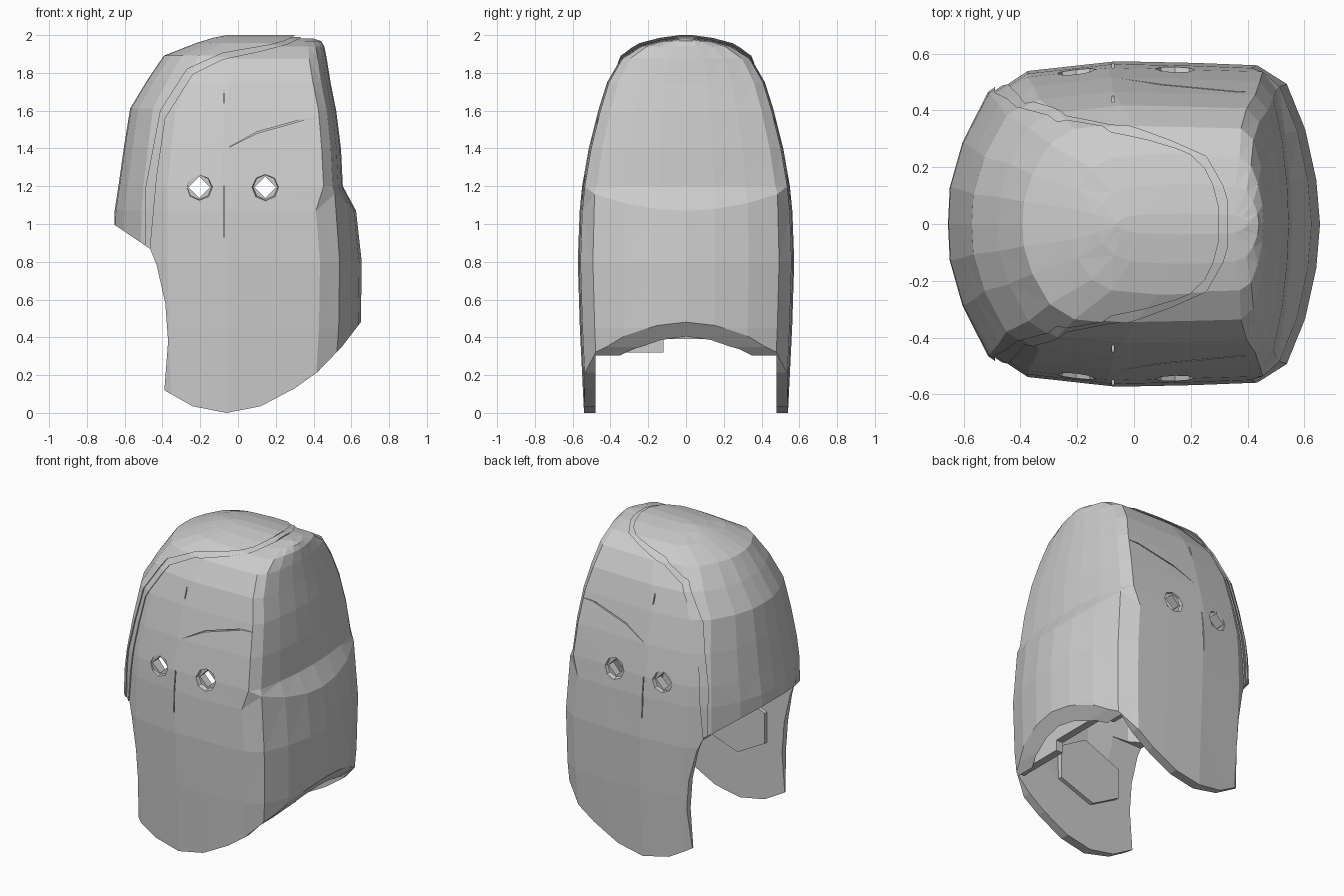
import bpy, bmesh, math
from mathutils import Matrix, Vector

cube = bpy.data.objects.get("Cube")
if cube:
    bpy.data.objects.remove(cube, do_unlink=True)

grey = bpy.data.materials.new("helmet_grey")
grey.use_nodes = True
GREY = (0.6, 0.6, 0.6, 1)
grey.diffuse_color = GREY
grey.node_tree.nodes["Principled BSDF"].inputs["Base Color"].default_value = GREY

# Half outline of a level: fraction front to back, fraction of half width
HALF = [(0, 0), (.005, .22), (.04, .49), (.11, .79), (.21, .94), (.45, 1),
        (.66, .99), (.83, .975), (.91, .86), (.96, .58), (.99, .27), (1, 0)]
# Levels: height, front x, back x, half width, depth of the rounded back corner
LEVELS = [(-.1, -.6, .6, .535, 1.2), (.45, -.635, .65, .562, 1.3),
          (.8, -.648, .655, .573, 1.3), (1.07, -.64, .625, .563, 1.25),
          (1.2, -.62, .555, .55, .6), (1.4, -.592, .545, .515, .6),
          (1.6, -.56, .52, .465, .55), (1.75, -.47, .49, .418, .55),
          (1.875, -.385, .47, .345, .55), (1.94, -.22, .457, .24, .5),
          (1.968, -.13, .44, .135, .5), (1.982, -.06, .4, .035, .5)]


def finish(name, bm):
    bmesh.ops.recalc_face_normals(bm, faces=bm.faces)
    me = bpy.data.meshes.new(name)
    bm.to_mesh(me)
    bm.free()
    me.materials.append(grey)
    ob = bpy.data.objects.new(name, me)
    bpy.context.collection.objects.link(ob)
    return ob


def dome(name, sx, sy, sz):
    """Closed helmet volume, scaled about the brow height."""
    bm = bmesh.new()
    outline = HALF + [(u, -v) for u, v in HALF[-2:0:-1]]
    rings = []
    for z, front, back, w, corner in LEVELS:
        ring = []
        for u, v in outline:
            # the ledge across the back curves up towards the corners
            lift = .12 * v * v if z == 1.07 and u > .9 else 0
            x = back - (1 - u) * corner if u > .8 else front + (back - front) * u
            ring.append(bm.verts.new((x * sx, w * v * sy, 1 + (z + lift - 1) * sz)))
        rings.append(ring)
    n = len(outline)
    for a, b in zip(rings, rings[1:]):
        for i in range(n):
            j = (i + 1) % n
            bm.faces.new((a[i], a[j], b[j], b[i]))
    bm.faces.new(rings[0])
    bm.faces.new(rings[-1])
    bmesh.ops.triangulate(bm, faces=bm.faces)
    return finish(name, bm)


def prism(name, outline, y0=-1, y1=1):
    """Side outline in x and z, extruded across y."""
    bm = bmesh.new()
    face = bm.faces.new([bm.verts.new((x, y0, z)) for x, z in outline])
    ext = bmesh.ops.extrude_face_region(bm, geom=[face])
    moved = [g for g in ext["geom"] if isinstance(g, bmesh.types.BMVert)]
    bmesh.ops.translate(bm, verts=moved, vec=(0, y1 - y0, 0))
    return finish(name, bm)


def rect(x0, x1, z0, z1):
    return [(x0, z0), (x1, z0), (x1, z1), (x0, z1)]


def boolean(ob, tool, op="DIFFERENCE"):
    mod = ob.modifiers.new("cut", "BOOLEAN")
    mod.object, mod.operation, mod.solver = tool, op, "EXACT"
    bpy.context.view_layer.objects.active = ob
    bpy.ops.object.modifier_apply(modifier=mod.name)
    bpy.data.objects.remove(tool, do_unlink=True)


def hole_cutter(x, side, sides, r_out, r_in, y_out, y_in):
    bm = bmesh.new()
    bmesh.ops.create_cone(bm, cap_ends=True, segments=sides, radius1=r_in,
                          radius2=r_out, depth=y_out - y_in)
    turn = Matrix.Rotation(-side * math.pi / 2, 4, "X")
    place = Matrix.Translation((x, side * (y_out + y_in) / 2, 1.195))
    bmesh.ops.transform(bm, verts=bm.verts, matrix=place @ turn)
    return finish("hole_cutter", bm)


# Side outlines: open face and lower edge, then the brow plate and its rim
OPENING = [(-1, 1.23), (-.66, 1), (-.465, .868), (-.43, .78), (-.385, .58), (-.37, .38),
           (-.39, .12), (-.24, .035), (-.06, 0), (.12, .035), (.3, .13), (.42, .215),
           (.55, .35), (.65, .48), (.8, .68), (.8, -.5), (-1, -.5)]
LIP = [(-1, 2.2), (-1, 1.23), (-.66, 1)]
PLATE = LIP + [(-.49, .885), (-.49, 1.18), (-.41, 1.6), (-.27, 1.82), (-.08, 1.905),
               (.15, 1.945), (.25, 1.97), (.3, 1.997), (.3, 2.2)]
RIM = LIP + [(-.465, .868), (-.43, 1.25), (-.385, 1.56), (-.24, 1.79), (-.08, 1.87),
             (.13, 1.915), (.26, 1.95), (.33, 1.983), (.33, 2.2)]

# Main shell with flat inner cheeks
shell = dome("helmet_shell", 1, 1, 1)
boolean(shell, dome("cavity", .92, .87, .95))
boolean(shell, prism("cheek_room", rect(-.55, .505, -.3, .85), -.48, .48))
boolean(shell, prism("opening", OPENING))

# Side holes and panel creases
for side in (-1, 1):
    for x in (-.205, .145):
        boolean(shell, hole_cutter(x, side, 8, .085, .065, .6, .525))
        boolean(shell, hole_cutter(x, side, 4, .057, .057, .7, .4))
    for z0, z1, depth in ((.93, 1.2, .54), (1.64, 1.71, .425)):
        ys = sorted((side * depth, side * .7))
        boolean(shell, prism("slit", rect(-.077, -.071, z0, z1), *ys))
    ys = sorted((side * .46, side * .7))
    boolean(shell, prism("crease", [(-.06, 1.4), (.1, 1.48), (.36, 1.553), (.44, 1.556),
                                    (.36, 1.56), (.1, 1.488)], *ys))

# Raised brow plate and the stepped rim around it
for name, outline, grow in (("brow_plate", PLATE, (1.02, 1.035, 1.018)),
                            ("brow_rim", RIM, (1.01, 1.016, 1.008))):
    part = dome(name, *grow)
    boolean(part, dome("core", .95, .95, .965))
    boolean(part, prism("outline", outline), "INTERSECT")

# Pads inside the cheeks
PAD = [(-.26, .62), (-.26, .42), (-.06, .31), (.19, .4), (.19, .62), (0, .73)]
for side, name in ((1, "left_cheek_pad"), (-1, "right_cheek_pad")):
    prism(name, PAD, *sorted((side * .455, side * .5)))

# Notched inner wall at the back of the neck
bm = bmesh.new()
points = [(-.48, .5), (-.48, .32), (-.12, .32), (-.12, .39), (.36, .39), (.36, .32),
          (.48, .32), (.48, .5)]
face = bm.faces.new([bm.verts.new((.46, y, z)) for y, z in points])
ext = bmesh.ops.extrude_face_region(bm, geom=[face])
bmesh.ops.translate(bm, vec=Vector((.05, 0, 0)),
                    verts=[g for g in ext["geom"] if isinstance(g, bmesh.types.BMVert)])
finish("neck_wall", bm)
